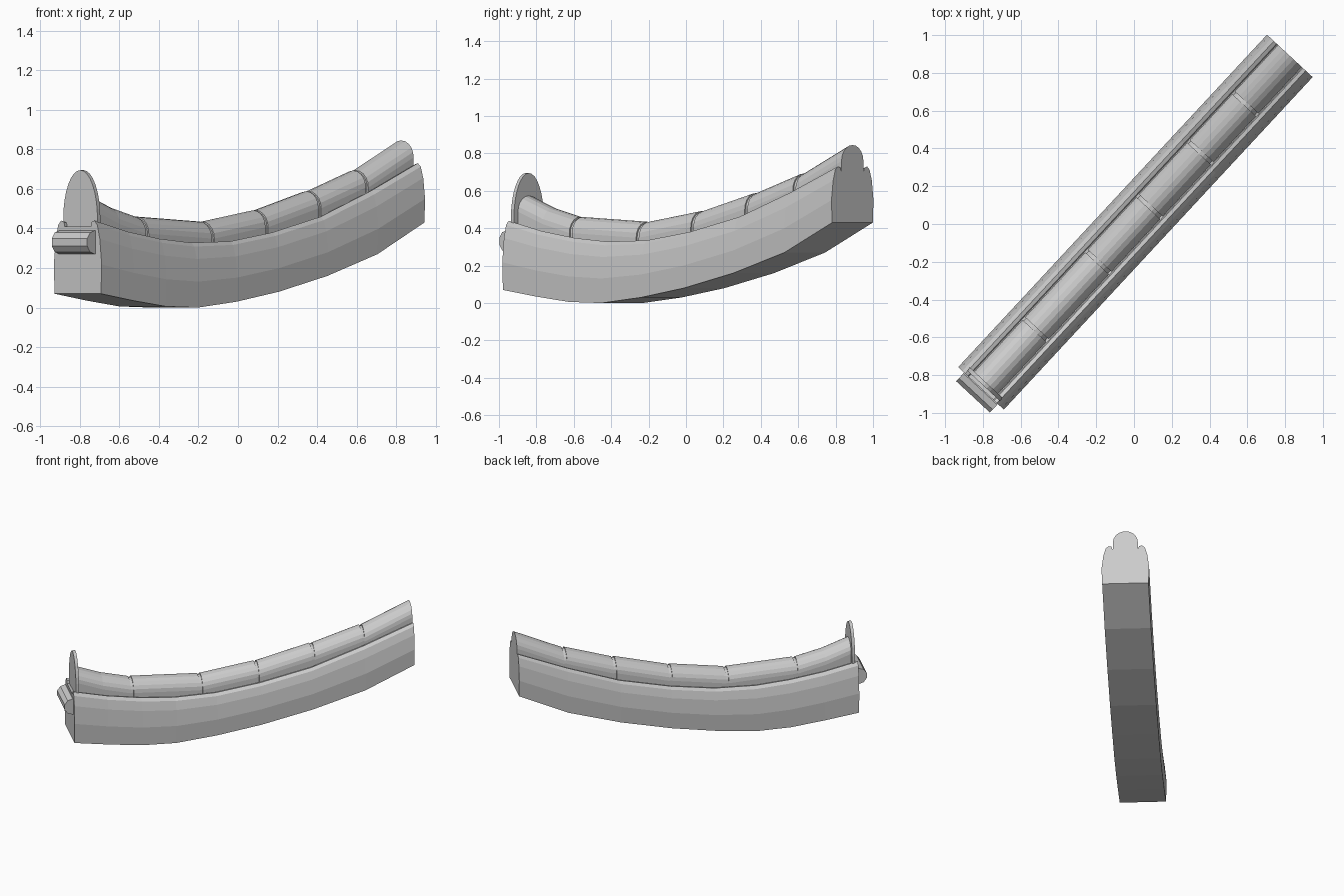
import bpy, bmesh, math
from mathutils import Vector

old = bpy.data.objects.get("Cube")
if old:
    bpy.data.objects.remove(old, do_unlink=True)

stone = bpy.data.materials.new("grey_stone")
stone.use_nodes = True
stone.diffuse_color = (0.6, 0.6, 0.6, 1)
stone.node_tree.nodes["Principled BSDF"].inputs["Base Color"].default_value = (0.6, 0.6, 0.6, 1)

# The ridge runs diagonally from START to END in plan
START, END = Vector((-0.81, -0.87, 0)), Vector((0.825, 0.89, 0))
ALONG = (END - START).normalized()
ACROSS = Vector((ALONG.y, -ALONG.x, 0))
LENGTH = (END - START).length


def place(t, w, z):
    """Point at fraction t of the ridge, w to its right, height z."""
    return START.lerp(END, t) + ACROSS * w + Vector((0, 0, z))


def loft(name, rings):
    """Skin a list of closed rings and cap both ends."""
    bm = bmesh.new()
    loops = [[bm.verts.new(p) for p in ring] for ring in rings]
    n = len(loops[0])
    for a, b in zip(loops, loops[1:]):
        for i in range(n):
            j = (i + 1) % n
            bm.faces.new((a[i], a[j], b[j], b[i]))
    bm.faces.new(loops[0][::-1])
    bm.faces.new(loops[-1])
    bmesh.ops.recalc_face_normals(bm, faces=bm.faces)
    mesh = bpy.data.meshes.new(name)
    bm.to_mesh(mesh)
    bm.free()
    mesh.materials.append(stone)
    obj = bpy.data.objects.new(name, mesh)
    bpy.context.collection.objects.link(obj)
    return obj


# Curved base wall: (fraction, underside height, shoulder height)
spine = [(0, .07, .44), (.1, .035, .385), (.2, .006, .348), (.3, 0, .328), (.42, .03, .335),
         (.55, .08, .38), (.7, .16, .46), (.855, .27, .59), (1, .43, .73)]
half = [(.16, 0), (.165, .4), (.152, .75), (.135, .94), (.115, 1), (.095, .98), (.09, .92)]
outline = half + [(-w, h) for w, h in reversed(half)]
loft("ridge_wall", [[place(t, w, lo + (hi - lo) * h) for w, h in outline]
                    for t, lo, hi in spine])


# Rounded capping tiles
def tile_ring(t, top, radius):
    arc = [(radius * math.cos(a), top - radius + radius * math.sin(a))
           for a in (math.pi * i / 10 for i in range(11))]
    foot = top - 0.17
    return [place(t, w, z) for w, z in [(radius, foot)] + arc + [(-radius, foot)]]


crest = [(.01, .58), (.177, .46), (.38, .435), (.546, .492), (.71, .588), (.856, .693), (1, .845)]
GAP = 0.004
for i, ((t0, z0), (t1, z1)) in enumerate(zip(crest, crest[1:])):
    a = t0 + (GAP if i else 0)
    b = t1 - (GAP if t1 < 1 else 0)
    rings = [tile_ring(a, z0, .086), tile_ring(b, z1, .086)]
    if i == 0:  # the lowest tile sweeps upward
        rings.insert(1, tile_ring((a + b) / 2, (z0 + z1) / 2 - .012, .086))
    loft(f"cap_tile_{i + 1}", rings)
    if i:
        # recessed mortar joint below each tile
        loft(f"mortar_joint_{i}", [tile_ring(t0 - GAP, z0 - .008, .078),
                                   tile_ring(t0 + GAP, z0 - .008, .078)])

# Upright arched end plate
plate = [(.118, .38)] + [(.118 * math.cos(a), .45 + .245 * math.sin(a))
                         for a in (math.pi * i / 16 for i in range(17))] + [(-.118, .38)]
loft("end_plate", [[place(t, w, z) for w, z in plate] for t in (.008, .017)])

# Round crossbar set into the end face
bar = [(.06 * math.cos(a) / LENGTH, .33 + .06 * math.sin(a))
       for a in (math.tau * (i + .5) / 10 for i in range(10))]
loft("end_crossbar", [[place(t - .002, w, z) for t, z in bar] for w in (-.122, .122)])
